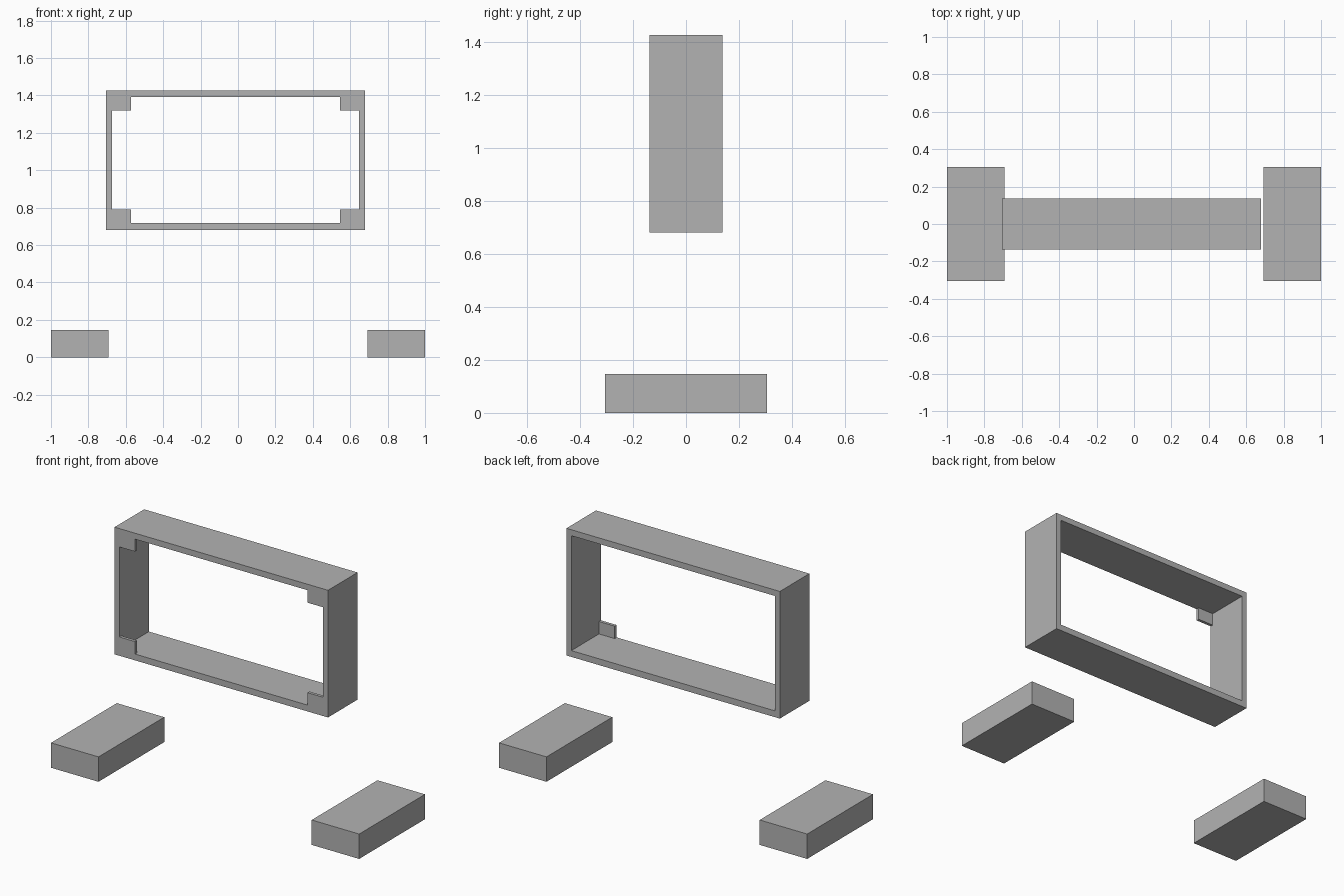
import bpy

cube = bpy.data.objects.get("Cube")
if cube:
    bpy.data.objects.remove(cube, do_unlink=True)

grey = bpy.data.materials.new("plain grey")
grey.use_nodes = True
COLOUR = (0.45, 0.45, 0.45, 1)
grey.diffuse_color = COLOUR
grey.node_tree.nodes["Principled BSDF"].inputs["Base Color"].default_value = COLOUR


def box(name, x, y, z):
    """Box spanning the given (low, high) range on each axis."""
    spans = (x, y, z)
    bpy.ops.mesh.primitive_cube_add(size=1, location=[(a + b) / 2 for a, b in spans])
    ob = bpy.context.object
    ob.name = ob.data.name = name
    ob.scale = [b - a for a, b in spans]
    bpy.ops.object.transform_apply(location=False, rotation=False, scale=True)
    ob.data.materials.append(grey)
    return ob


# Frame limits: outer and inner edges
LEFT, RIGHT, BOTTOM, TOP = 0.68, -0.705, 0.68, 1.426
IN_LEFT, IN_RIGHT, IN_BOTTOM, IN_TOP = 0.648, -0.674, 0.717, 1.391
FRONT, BACK = -0.137, 0.137

# Four boards of the open frame
box("top_board", (RIGHT, LEFT), (FRONT, BACK), (IN_TOP, TOP))
box("bottom_board", (RIGHT, LEFT), (FRONT, BACK), (BOTTOM, IN_BOTTOM))
box("right_board", (RIGHT, IN_RIGHT), (FRONT, BACK), (IN_BOTTOM, IN_TOP))
box("left_board", (IN_LEFT, LEFT), (FRONT, BACK), (IN_BOTTOM, IN_TOP))

# Thin tabs in the front inner corners
TAB_W, TAB_H, TAB_D = 0.102, 0.073, 0.018
for side, x in (("right", (IN_RIGHT, IN_RIGHT + TAB_W)), ("left", (IN_LEFT - TAB_W, IN_LEFT))):
    for level, z in (("bottom", (IN_BOTTOM, IN_BOTTOM + TAB_H)), ("top", (IN_TOP - TAB_H, IN_TOP))):
        box(f"{level}_{side}_tab", x, (FRONT, FRONT + TAB_D), z)

# Separate floor blocks
for side, x in (("right", (-1, -0.692)), ("left", (0.692, 1))):
    box(f"{side}_floor_block", x, (-0.305, 0.305), (0, 0.146))
